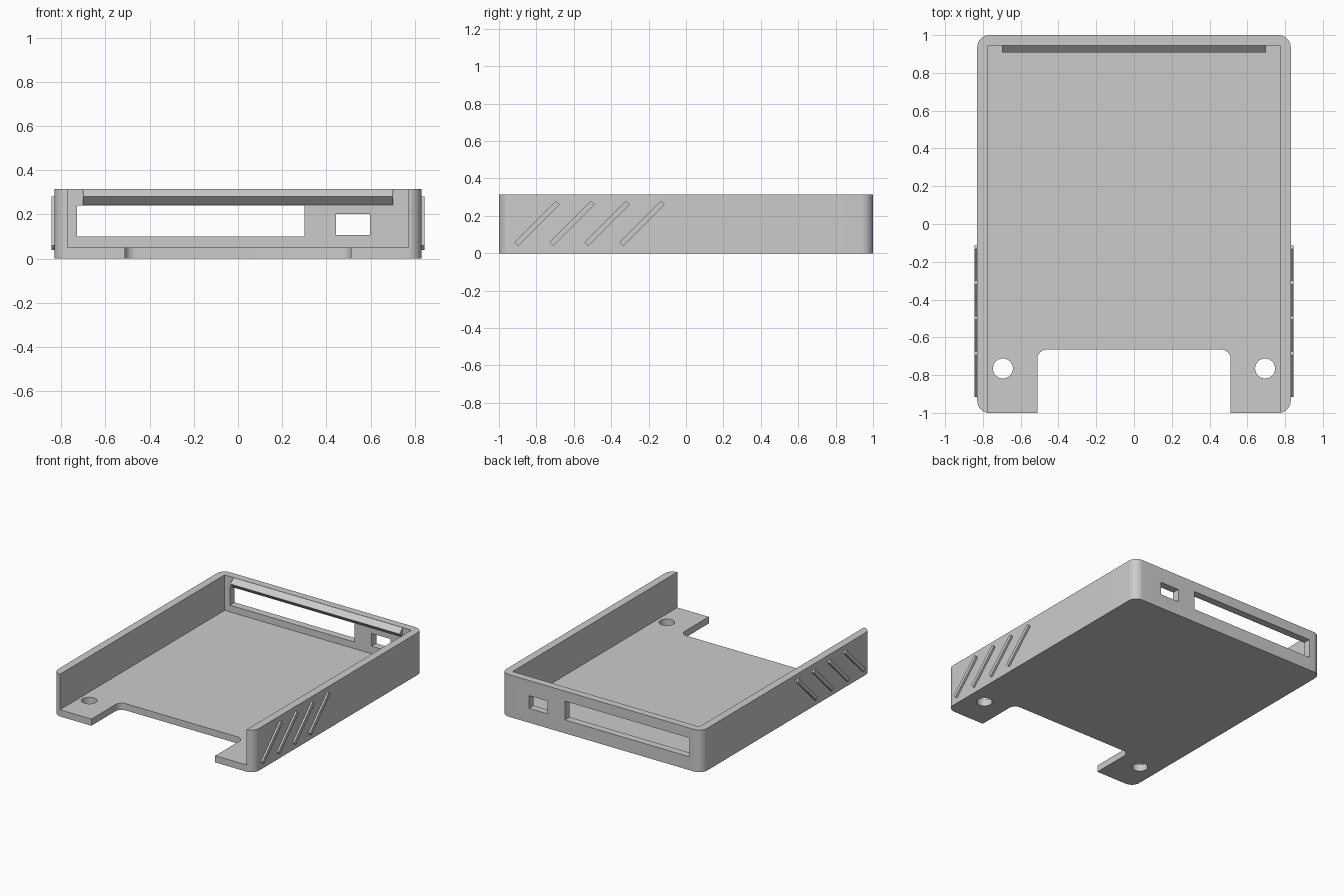
import bpy, bmesh, math
from mathutils import Matrix, Vector

if "Cube" in bpy.data.objects:
    bpy.data.objects.remove(bpy.data.objects["Cube"])

# Single plastic colour
grey = bpy.data.materials.new("light grey plastic")
colour = (0.6, 0.6, 0.6, 1)
grey.diffuse_color = colour
grey.use_nodes = True
grey.node_tree.nodes["Principled BSDF"].inputs["Base Color"].default_value = colour

W, H, WALL_X, WALL_Y, FLOOR = 0.83, 0.315, 0.772, 0.945, 0.05


def prism(name, outline, vec):
    """Extrude a closed outline of 3D points along vec."""
    bm = bmesh.new()
    face = bm.faces.new([bm.verts.new(p) for p in outline])
    ext = bmesh.ops.extrude_face_region(bm, geom=[face])["geom"]
    bmesh.ops.translate(bm, vec=vec, verts=[v for v in ext if isinstance(v, bmesh.types.BMVert)])
    bmesh.ops.recalc_face_normals(bm, faces=bm.faces)
    mesh = bpy.data.meshes.new(name)
    bm.to_mesh(mesh)
    bm.free()
    mesh.materials.append(grey)
    ob = bpy.data.objects.new(name, mesh)
    bpy.context.collection.objects.link(ob)
    return ob


def rounded_block(name, x0, x1, y0, y1, z0, z1, r=0, steps=10):
    """Box with rounded vertical edges."""
    pts = []
    corners = [(x1, y1, -1, -1), (x0, y1, 1, -1), (x0, y0, 1, 1), (x1, y0, -1, 1)]
    for q, (x, y, sx, sy) in enumerate(corners):
        if r == 0:
            pts.append((x, y, z0))
            continue
        for i in range(steps + 1):
            a = math.pi / 2 * (q + i / steps)
            pts.append((x + sx * r + r * math.cos(a), y + sy * r + r * math.sin(a), z0))
    return prism(name, pts, (0, 0, z1 - z0))


def cut(target, cutter):
    cutter.hide_render = True
    mod = target.modifiers.new("cut", 'BOOLEAN')
    mod.operation, mod.solver, mod.object = 'DIFFERENCE', 'EXACT', cutter
    bpy.context.view_layer.objects.active = target
    bpy.ops.object.modifier_apply(modifier=mod.name)
    bpy.data.objects.remove(cutter)


# Tray: rounded slab hollowed out and open at the front
tray = rounded_block("tray", -W, W, -1, 1, 0, H, r=0.065)
cut(tray, rounded_block("cavity", -WALL_X, WALL_X, -1.2, WALL_Y, FLOOR, 0.6))
cut(tray, rounded_block("front_notch", -0.512, 0.512, -1.3, -0.665, -0.1, 0.2, r=0.05))

# Ports through the back wall
cut(tray, rounded_block("wide_port", -0.728, 0.3, 0.85, 1.1, 0.1, 0.24))
cut(tray, rounded_block("small_port", 0.443, 0.597, 0.85, 1.1, 0.107, 0.202))

# Screw holes in the two front tabs
for s in (-1, 1):
    ring = [(s * 0.694 + 0.053 * math.cos(a), -0.765 + 0.053 * math.sin(a), -0.1)
            for a in (math.tau * i / 32 for i in range(32))]
    cut(tray, prism("screw_hole", ring, (0, 0, 0.2)))

bpy.ops.object.select_all(action='DESELECT')
tray.select_set(True)
bpy.context.view_layer.objects.active = tray
bpy.ops.object.shade_smooth_by_angle(angle=math.radians(30))

# Triangular snap lip along the inside of the back wall
prism("snap_lip", [(-0.7, WALL_Y, H - 0.001), (-0.7, 0.908, 0.28), (-0.7, WALL_Y, 0.243)], (1.4, 0, 0))

# Slanted grip ribs on both sides
tilt = Matrix.Rotation(math.radians(45), 4, 'X')
for side, s in (("left", 1), ("right", -1)):
    for i in range(4):
        centre = Vector((s * (W - 0.005), -0.795 + 0.187 * i, 0.16))
        outline = [centre + tilt @ Vector((0, y, z)) for y, z in
                   ((-0.157, -0.014), (0.157, -0.014), (0.157, 0.014), (-0.157, 0.014))]
        prism(f"{side}_grip_rib_{i + 1}", outline, (s * 0.019, 0, 0))
